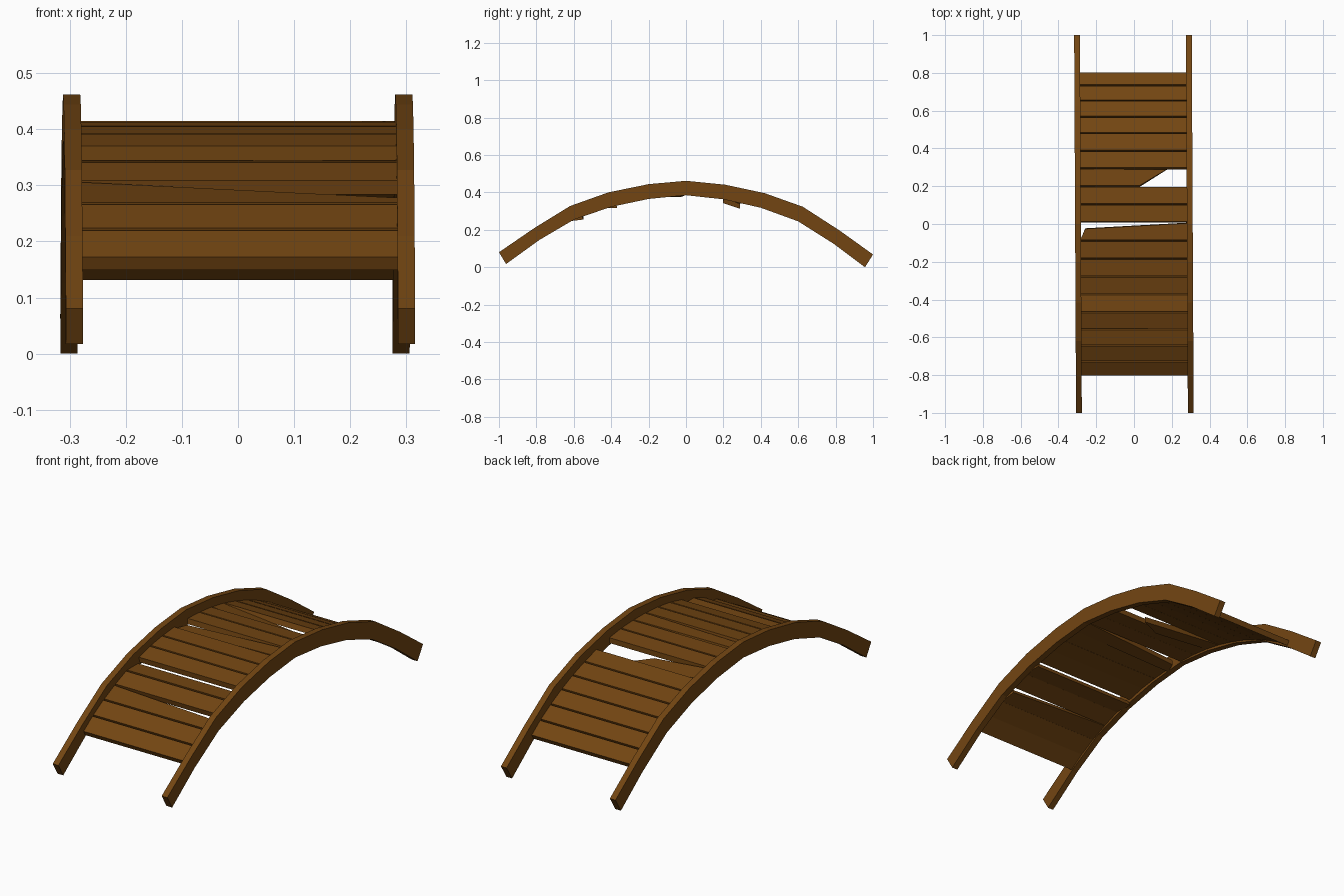
import bpy, bmesh
from mathutils import Vector

if "Cube" in bpy.data.objects:
    bpy.data.objects.remove(bpy.data.objects["Cube"])

wood = bpy.data.materials.new("brown_wood")
wood.diffuse_color = (0.17, 0.06, 0.006, 1)
wood.use_nodes = True
wood.node_tree.nodes["Principled BSDF"].inputs["Base Color"].default_value = wood.diffuse_color


def make(name, verts, faces):
    me = bpy.data.meshes.new(name)
    me.from_pydata(verts, [], faces)
    bm = bmesh.new()
    bm.from_mesh(me)
    bmesh.ops.recalc_face_normals(bm, faces=bm.faces)
    bm.to_mesh(me)
    bm.free()
    me.materials.append(wood)
    ob = bpy.data.objects.new(name, me)
    bpy.context.collection.objects.link(ob)
    return ob


# Arched side rails: rectangular section swept along the arch
TOP = [(-1, .08), (-.81, .21), (-.62, .327), (-.415, .4), (-.2, .444), (0, .462),
       (.21, .441), (.42, .396), (.625, .323), (.82, .197), (1, .068)]
BOT = [(-.962, .017), (-.785, .145), (-.598, .255), (-.4, .323), (-.2, .365), (0, .385),
       (.2, .363), (.4, .318), (.6, .245), (.79, .125), (.957, 0)]


def rail(name, cx, half=.0153):
    verts, faces = [], []
    for t, b in zip(TOP, BOT):
        for (y, z), s in ((t, -1), (t, 1), (b, 1), (b, -1)):
            verts.append((cx - .005 * y + s * half, y, z))
    for i in range(len(TOP) - 1):
        for k in range(4):
            a, b = i * 4 + k, i * 4 + (k + 1) % 4
            faces.append((a, b, b + 4, a + 4))
    n = len(verts)
    faces += [(3, 2, 1, 0), (n - 4, n - 3, n - 2, n - 1)]
    make(name, verts, faces)


rail("left_rail", -.2965)
rail("right_rail", .2955)

# Deck height along the arch
EDGES = [-.806, -.73, -.645, -.557, -.467, -.373, -.28, -.185, -.089,
         .008, .105, .2, .294, .389, .482, .568, .654, .734, .806]
HALF = [(0, .415), (.1, .412), (.19, .403), (.28, .389), (.37, .366), (.467, .337),
        (.56, .3), (.645, .261), (.73, .214), (.81, .158)]


def deck_z(y):
    a = abs(y)
    for (y0, z0), (y1, z1) in zip(HALF, HALF[1:]):
        if a <= y1:
            return z0 + (z1 - z0) * (a - y0) / (y1 - y0) - .011 * y
    return HALF[-1][1] - .011 * y


# Plank: corners ordered front left, front right, back right, back left
def plank(name, y0, y1, xs=(-.285, .285, .285, -.285), drops=(0, 0, 0, 0), dy=(0, 0, 0, 0)):
    z0, z1 = deck_z(y0), deck_z(y1)
    along = Vector((0, y1 - y0, z1 - z0)).normalized()
    down = Vector((0, along.z, -along.y)) * .026
    ys, zs = (y0, y0, y1, y1), (z0, z0, z1, z1)
    top, bot = [], []
    for i in range(4):
        p = Vector((xs[i], ys[i] + dy[i], zs[i] - drops[i]))
        inset = along * (.004 if i < 2 else -.004)
        top.append(p + inset)
        bot.append(p + down + inset * .3)
    make(name, top + bot, [(0, 1, 2, 3), (7, 6, 5, 4)] +
         [(i, (i + 1) % 4, (i + 1) % 4 + 4, i + 4) for i in range(4)])


# Damaged planks: sagging corners and snapped ends
DAMAGE = {
    2: dict(drops=(0, 0, .028, 0)),
    4: dict(drops=(0, 0, .026, .026)),
    8: dict(xs=(-.285, .285, .285, -.258), drops=(.012, 0, 0, .012), dy=(0, 0, 0, -.03)),
    11: dict(xs=(-.285, .03, .175, -.285), drops=(0, .03, .044, 0)),
}
for i, (a, b) in enumerate(zip(EDGES, EDGES[1:])):
    plank(f"plank_{i + 1}", a, b, **DAMAGE.get(i, {}))
